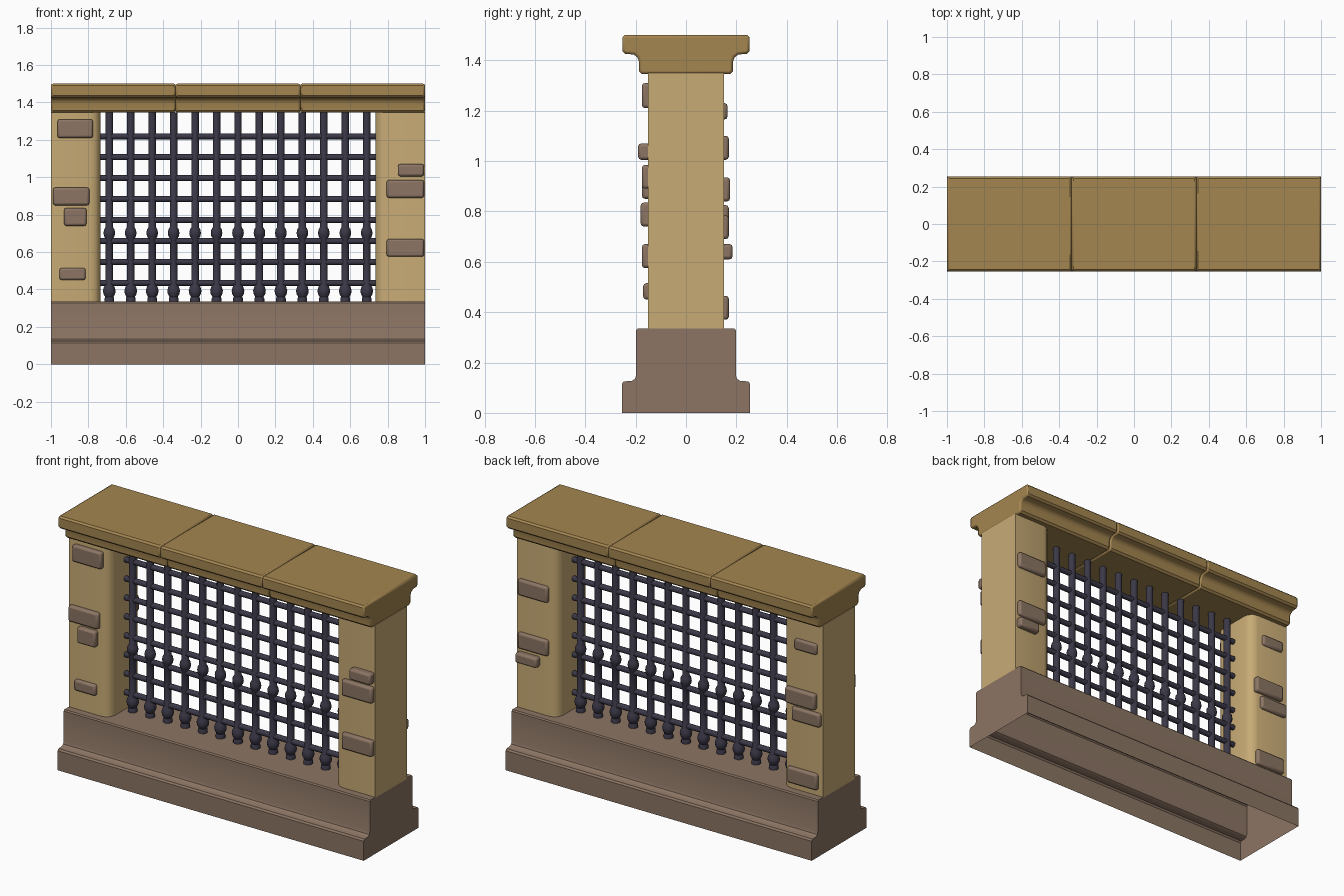
import bpy
import bmesh
from math import cos, sin, pi, radians
from mathutils import Vector

if "Cube" in bpy.data.objects:
    bpy.data.objects.remove(bpy.data.objects["Cube"], do_unlink=True)


def material(name, r, g, b):
    mat = bpy.data.materials.new(name)
    mat.use_nodes = True
    mat.diffuse_color = (r, g, b, 1)
    bsdf = mat.node_tree.nodes["Principled BSDF"]
    bsdf.inputs["Base Color"].default_value = (r, g, b, 1)
    bsdf.inputs["Roughness"].default_value = 0.8
    return mat


SAND = material("sandstone", 0.58, 0.41, 0.18)
OCHRE = material("ochre_stone", 0.37, 0.235, 0.08)
BROWN = material("brown_stone", 0.263, 0.178, 0.127)
IRON = material("dark_iron", 0.045, 0.04, 0.065)


def finish(name, bm, mat, bevel=0, limit=30, smooth=35):
    bmesh.ops.recalc_face_normals(bm, faces=bm.faces)
    mesh = bpy.data.meshes.new(name)
    bm.to_mesh(mesh)
    bm.free()
    mesh.materials.append(mat)
    obj = bpy.data.objects.new(name, mesh)
    bpy.context.collection.objects.link(obj)
    if bevel:
        mod = obj.modifiers.new("edge_bevel", 'BEVEL')
        mod.width, mod.segments = bevel, 2
        mod.limit_method, mod.angle_limit = 'ANGLE', radians(limit)
    bpy.ops.object.select_all(action='DESELECT')
    obj.select_set(True)
    bpy.context.view_layer.objects.active = obj
    bpy.ops.object.shade_smooth_by_angle(angle=radians(smooth))
    return obj


def prism(points, direction):
    """Fill an outline and extrude it along a direction."""
    bm = bmesh.new()
    face = bm.faces.new([bm.verts.new(p) for p in points])
    new = bmesh.ops.extrude_face_region(bm, geom=[face])["geom"]
    bmesh.ops.translate(bm, vec=Vector(direction),
                        verts=[v for v in new if isinstance(v, bmesh.types.BMVert)])
    return bm


def moulding(half, x0, x1):
    """Extrude a (y, z) half profile, mirrored in y, from x0 to x1."""
    outline = half + [(-y, z) for y, z in reversed(half)]
    return prism([(x0, y, z) for y, z in outline], (x1 - x0, 0, 0))


def lathe(bm, profile, x, sides=12):
    """Revolve a (radius, z) profile about a vertical axis at x."""
    rings = [[bm.verts.new((x + r * cos(2 * pi * i / sides), r * sin(2 * pi * i / sides), z))
              for i in range(sides)] for r, z in profile]
    for a, b in zip(rings, rings[1:]):
        for i in range(sides):
            j = (i + 1) % sides
            bm.faces.new((a[i], a[j], b[j], b[i]))
    bm.faces.new(rings[0])
    bm.faces.new(rings[-1])


# Plinth with an open underside
bm = moulding([(0.255, 0), (0.255, 0.115), (0.247, 0.125), (0.215, 0.127), (0.203, 0.135),
               (0.198, 0.15), (0.198, 0.328), (0.192, 0.335)], -1, 1)
under = [f for f in bm.faces if all(v.co.z < 0.001 for v in f.verts)]
bmesh.ops.delete(bm, geom=under, context='FACES_ONLY')
finish("plinth", bm, BROWN)

# Three coping stones with moulded undersides
COPING = [(0.175, 1.345), (0.187, 1.357), (0.187, 1.395), (0.193, 1.412), (0.208, 1.423),
          (0.242, 1.426), (0.253, 1.437), (0.253, 1.49), (0.243, 1.5)]
for i, label in enumerate(("right", "middle", "left")):
    x0 = -1 + i * 2 / 3
    finish("coping_" + label, moulding(COPING, x0, x0 + 2 / 3), OCHRE, 0.01, 60)

# Pillars with rounded inner corners
R = 0.055
for side, label in ((-1, "right"), (1, "left")):
    arc = [(0.735 + R - R * cos(a * pi / 6), 0.15 - R + R * sin(a * pi / 6)) for a in range(4)]
    half = arc + [(1, 0.15)]
    plan = half + [(x, -y) for x, y in reversed(half)]
    bm = prism([(side * x, y, 0.33) for x, y in plan], (0, 0, 1.02))
    finish("pillar_" + label, bm, SAND)

# Raised stones on the pillars: x range, z range, outer y
FRONT = [(-0.965, -0.775, 1.21, 1.31, 0.175), (-0.99, -0.795, 0.85, 0.945, 0.175),
         (-0.93, -0.81, 0.74, 0.835, 0.18), (-0.955, -0.815, 0.45, 0.515, 0.17),
         (0.855, 0.995, 1.005, 1.07, 0.19), (0.795, 0.995, 0.89, 0.985, 0.175),
         (0.795, 0.995, 0.575, 0.67, 0.175)]
BACK = [(-0.965, -0.82, 1.165, 1.23, 0.165), (-0.96, -0.765, 0.84, 0.935, 0.175),
        (-0.99, -0.805, 0.745, 0.825, 0.17), (-0.97, -0.775, 0.37, 0.465, 0.17),
        (0.79, 0.985, 1.005, 1.1, 0.17), (0.79, 0.985, 0.69, 0.785, 0.17),
        (0.85, 0.99, 0.61, 0.67, 0.185)]
for label, side, stones in (("front", -1, FRONT), ("back", 1, BACK)):
    for n, (x0, x1, z0, z1, y) in enumerate(stones, 1):
        inner = side * 0.13
        bm = prism([(x0, inner, z0), (x1, inner, z0), (x1, inner, z1), (x0, inner, z1)],
                   (0, side * y - inner, 0))
        finish(f"{label}_stone_{n}", bm, BROWN, 0.012)

# Upright grille bars with a round knob and a bulbous foot
BAR = [(0.026, 0.33), (0.026, 0.352), (0.022, 0.36), (0.031, 0.376), (0.034, 0.393),
       (0.029, 0.412), (0.02, 0.43), (0.02, 0.672), (0.028, 0.685), (0.031, 0.702),
       (0.028, 0.72), (0.02, 0.733), (0.02, 1.345)]
bm = bmesh.new()
for i in range(13):
    lathe(bm, BAR, (i - 6) * 0.1147)
finish("upright_bars", bm, IRON, smooth=50)

# Cross bars, turned from the same lathe onto the x axis
bm = bmesh.new()
for i in range(8):
    start = len(bm.verts)
    lathe(bm, [(0.016, -0.74), (0.016, 0.74)], 0)
    bm.verts.ensure_lookup_table()
    for v in bm.verts[start:]:
        x, y, z = v.co
        v.co = (z, y, x + 0.435 + i * 0.112)
finish("cross_bars", bm, IRON, smooth=50)
